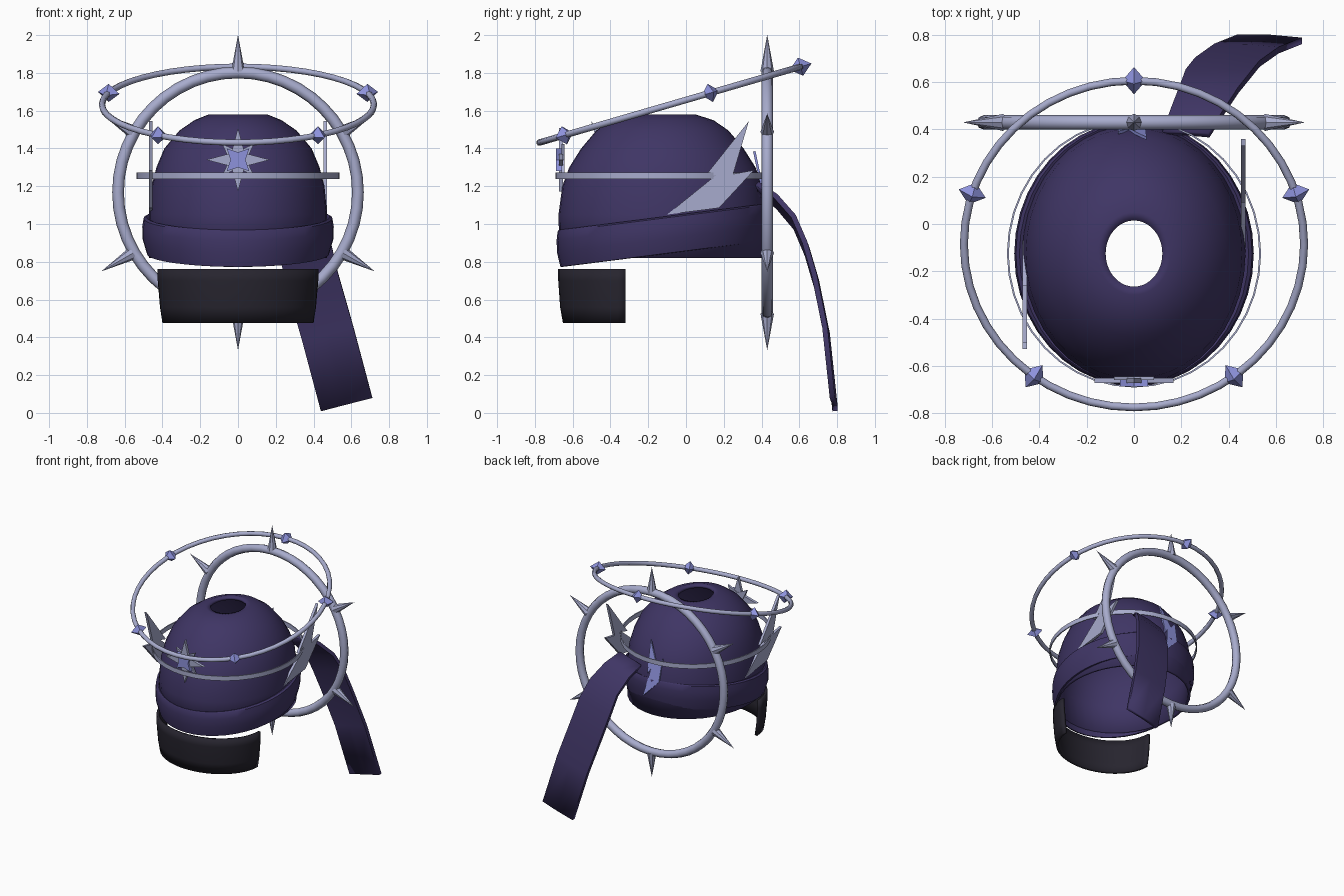
import bpy, bmesh, math
from mathutils import Matrix, Vector

if "Cube" in bpy.data.objects:
    bpy.data.objects.remove(bpy.data.objects["Cube"])

def material(name, rgb):
    m = bpy.data.materials.new(name)
    m.diffuse_color = (*rgb, 1)
    m.use_nodes = True
    m.node_tree.nodes["Principled BSDF"].inputs["Base Color"].default_value = m.diffuse_color
    return m

PURPLE = material("purple_cloth", (0.05, 0.036, 0.13))
BLACK = material("dark_mask", (0.02, 0.018, 0.028))
SILVER = material("pale_metal", (0.39, 0.41, 0.61))
BLUE = material("blue_gem", (0.27, 0.29, 0.72))

def finish(name, bm, mat, smooth=None, thick=0):
    bmesh.ops.recalc_face_normals(bm, faces=bm.faces)
    me = bpy.data.meshes.new(name)
    bm.to_mesh(me)
    bm.free()
    ob = bpy.data.objects.new(name, me)
    bpy.context.collection.objects.link(ob)
    me.materials.append(mat)
    if thick:
        mod = ob.modifiers.new("thickness", 'SOLIDIFY')
        mod.thickness, mod.offset = thick, -1
    if smooth:
        bpy.ops.object.select_all(action='DESELECT')
        ob.select_set(True)
        bpy.context.view_layer.objects.active = ob
        bpy.ops.object.shade_smooth_by_angle(angle=math.radians(smooth))
    return ob

def loft(name, rows, mat, wrap_u=True, wrap_v=False, smooth=40, thick=0):
    """Skin a grid of points; u runs along a row, v across rows."""
    bm = bmesh.new()
    g = [[bm.verts.new(p) for p in r] for r in rows]
    nv, nu = len(g), len(g[0])
    for i in range(nv if wrap_v else nv - 1):
        for j in range(nu if wrap_u else nu - 1):
            a, b = g[i], g[(i + 1) % nv]
            k = (j + 1) % nu
            bm.faces.new((a[j], a[k], b[k], b[j]))
    return finish(name, bm, mat, smooth, thick)

def ellipse(rx, ry, z, cy=-0.125, n=40, slope=0, a0=0, a1=2 * math.pi, closed=True):
    pts = []
    for i in range(n):
        a = a0 + (a1 - a0) * i / (n if closed else n - 1)
        y = cy + ry * math.sin(a)
        pts.append((rx * math.cos(a), y, z + slope * (y - cy)))
    return pts

def prism(name, pts, depth, matrix, mat):
    """Extrude a flat outline (local x, y) by depth along local z, centred."""
    bm = bmesh.new()
    f = bm.faces.new([bm.verts.new((x, y, -depth / 2)) for x, y in pts])
    ext = bmesh.ops.extrude_face_region(bm, geom=[f])
    vs = [v for v in ext['geom'] if isinstance(v, bmesh.types.BMVert)]
    bmesh.ops.translate(bm, verts=vs, vec=(0, 0, depth))
    bm.transform(matrix)
    return finish(name, bm, mat)

def torus(name, major, minor, matrix, mat, n=48, m=8):
    rows = []
    for i in range(n):
        a = 2 * math.pi * i / n
        row = []
        for j in range(m):
            b = 2 * math.pi * j / m
            r = major + minor * math.cos(b)
            row.append(matrix @ Vector((r * math.cos(a), r * math.sin(a), minor * math.sin(b))))
        rows.append(row)
    return loft(name, rows, mat, wrap_v=True, smooth=50)

def move(x, y, z):
    return Matrix.Translation((x, y, z))

def rot(deg, axis):
    return Matrix.Rotation(math.radians(deg), 4, axis)

# Dome cap with an open crown
dome = [(.47, .545, .82), (.472, .55, 1.05), (.458, .53, 1.2), (.432, .493, 1.3), (.39, .43, 1.4),
        (.31, .35, 1.495), (.23, .27, 1.55), (.155, .175, 1.58), (.12, .14, 1.578)]
loft("dome_cap", [ellipse(*d) for d in dome], PURPLE, thick=0.02)

# Tilted brim band around the cap
brim = [(.465, .53, .84), (.482, .54, .842), (.505, .558, .92), (.507, .56, .985),
        (.5, .555, 1.03), (.485, .55, 1.038), (.465, .53, 1.03)]
loft("brim_band", [ellipse(*b, slope=.127) for b in brim], PURPLE, wrap_v=True)

# Thin floating hoop around the cap
hoop = [(.53, .56, 1.237), (.538, .567, 1.237), (.538, .567, 1.273), (.53, .56, 1.273)]
loft("thin_hoop", [ellipse(*h) for h in hoop], SILVER, wrap_v=True)

# Half-round mask below the front
mask = [(.40, .33, .475), (.413, .345, .56), (.425, .355, .7), (.425, .355, .762)]
loft("face_mask", [ellipse(rx, ry, z, cy=-.322, n=28, a0=math.pi, a1=2 * math.pi, closed=False)
                   for rx, ry, z in mask], BLACK, wrap_u=False, thick=0.02)

# Lightning bolts on both sides and the back
bolt = [(-.1, 1.05), (.175, 1.085), (.36, 1.285), (.25, 1.265), (.333, 1.545), (.09, 1.24), (.16, 1.26)]
bolt = [(y - .13, z - 1.295) for y, z in bolt]
upright = rot(90, 'Z') @ rot(90, 'X')
prism("bolt_right", bolt, .02, move(.462, .13, 1.295) @ upright, SILVER)
prism("bolt_left", bolt, .02, rot(180, 'Z') @ move(.462, .30, 1.295) @ upright, SILVER)
prism("bolt_back", bolt, .02, move(.05, .405, 1.18) @ rot(12, 'X') @ rot(180, 'Z') @ rot(90, 'X')
      @ rot(40, 'Z') @ Matrix.Scale(.65, 4), BLUE)

# Layered star on the forehead
def star(name, outer, inner, turn, depth, y, mat):
    pts = []
    for i in range(8):
        a = math.radians(turn + 45 * i)
        r = inner if i % 2 else outer
        pts.append((r * math.cos(a), r * math.sin(a)))
    prism(name, pts, depth, move(0, y, 1.34) @ rot(90, 'X'), mat)

star("star_back_points", .12, .045, 45, .015, -.652, SILVER)
star("star_long_points", .168, .05, 0, .022, -.662, SILVER)
star("star_centre", .085, .04, 45, .03, -.673, BLUE)

# Tilted halo with five gems
tilt = move(0, -.085, 1.632) @ rot(16.2, 'X')
torus("halo_ring", .72, .017, tilt, SILVER)
for i in range(5):
    bm = bmesh.new()
    for s, depth in ((1, .045), (-1, .045)):
        bmesh.ops.create_cone(bm, segments=4, radius1=1, radius2=0, depth=1, cap_ends=False,
                              matrix=rot(0 if s > 0 else 180, 'X') @ move(0, 0, .5))
    bmesh.ops.remove_doubles(bm, verts=bm.verts, dist=.001)
    bm.transform(tilt @ rot(90 + 72 * i, 'Z') @ move(.72, 0, 0) @ Matrix.Diagonal((.06, .05, .05, 1)))
    finish(f"halo_gem_{i + 1}", bm, BLUE)

# Upright ring behind with six spikes
back = move(0, .43, 1.167) @ rot(90, 'X')
torus("back_ring", .635, .031, back, SILVER)
for i in range(6):
    bm = bmesh.new()
    bmesh.ops.create_cone(bm, segments=8, radius1=.036, radius2=0, depth=.195, cap_ends=True)
    bm.transform(back @ rot(30 + 60 * i, 'Z') @ move(.738, 0, 0) @ rot(90, 'Y'))
    finish(f"ring_spike_{i + 1}", bm, SILVER)

# Hanging scarf tail
path = [(.22, .38, 1.19), (.27, .48, 1.12), (.32, .575, 1.01), (.355, .635, .87),
        (.395, .685, .7), (.475, .742, .42), (.575, .782, .045)]
rows = []
for i, p in enumerate(path):
    p = Vector(p)
    t = Vector(path[min(i + 1, 6)]) - Vector(path[max(i - 1, 0)])
    side = Vector((.97, -.05, .25)) * (.1 + .04 * min(1, i / 3))
    n = side.cross(t).normalized() * .014
    rows.append([p - side + n, p + n * 1.4, p + side + n, p + side - n, p - n * .6, p - side - n])
tail = loft("scarf_tail", rows, PURPLE)
bm = bmesh.new()
bm.from_mesh(tail.data)
bmesh.ops.holes_fill(bm, edges=[e for e in bm.edges if e.is_boundary])
bm.to_mesh(tail.data)
bm.free()
